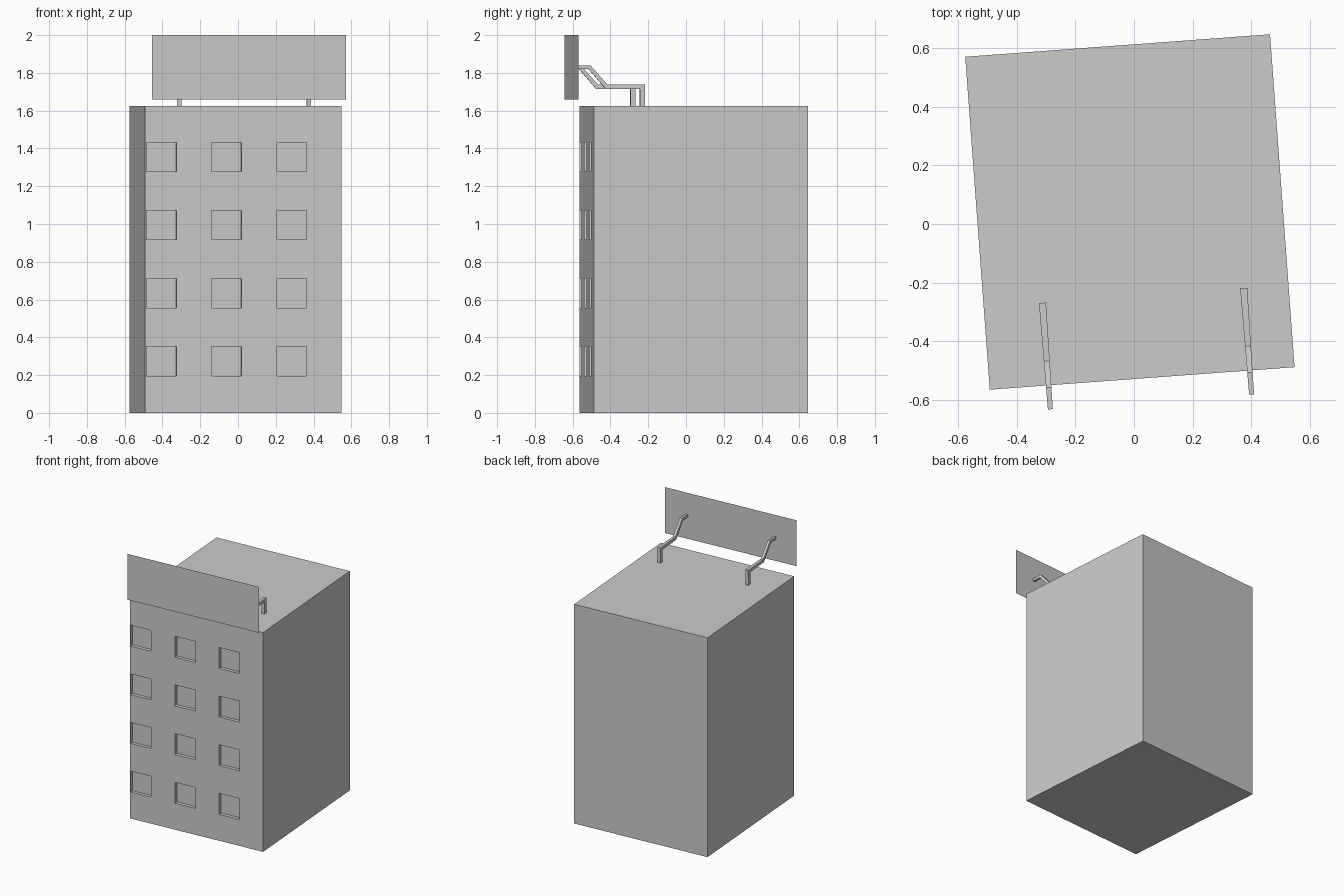
import bpy, bmesh
from math import radians
from mathutils import Matrix, Vector

if "Cube" in bpy.data.objects:
    bpy.data.objects.remove(bpy.data.objects["Cube"])

# The whole model is turned slightly about z
PLACE = Matrix.Translation((-0.014, 0.041, 0)) @ Matrix.Rotation(radians(4.22), 4, 'Z')
W, D, H = 1.042, 1.138, 1.625
SIGN_X, SIGN_Y = 0.024, -0.651


def finish(name, bm):
    bmesh.ops.recalc_face_normals(bm, faces=bm.faces)
    mesh = bpy.data.meshes.new(name)
    bm.to_mesh(mesh)
    bm.free()
    obj = bpy.data.objects.new(name, mesh)
    bpy.context.collection.objects.link(obj)
    obj.matrix_world = PLACE
    return obj


# Building block, sliced along the window edges, with windows pushed in
xs = [-W / 2 + 0.007 + 0.346 * i for i in range(3)]
zs = [0.196 + 0.3605 * i for i in range(4)]
WW, WH, DEPTH = 0.159, 0.155, 0.025
bm = bmesh.new()
bmesh.ops.create_cube(bm, size=1, matrix=Matrix.Translation((0, 0, H / 2))
                      @ Matrix.Diagonal((W, D, H, 1)))
cuts = [((x + d, 0, 0), (1, 0, 0)) for x in xs for d in (0, WW)]
cuts += [((0, 0, z + d), (0, 0, 1)) for z in zs for d in (0, WH)]
for co, no in cuts:
    bmesh.ops.bisect_plane(bm, geom=bm.verts[:] + bm.edges[:] + bm.faces[:],
                           plane_co=co, plane_no=no)


def is_window(face):
    c = face.calc_center_median()
    return (c.y < -D / 2 + 0.001 and any(x < c.x < x + WW for x in xs)
            and any(z < c.z < z + WH for z in zs))


windows = [f for f in bm.faces if is_window(f)]
panes = bmesh.ops.extrude_discrete_faces(bm, faces=windows)['faces']
bmesh.ops.translate(bm, verts=list({v for f in panes for v in f.verts}), vec=(0, DEPTH, 0))
finish("building", bm)

# Roof sign panel (single sheet)
bm = bmesh.new()
bm.faces.new([bm.verts.new((SIGN_X + x, SIGN_Y, z)) for x, z in
              ((-0.514, 1.66), (0.514, 1.66), (0.514, 2.0), (-0.514, 2.0))])
finish("sign_panel", bm)

# Cranked sign brackets: side profile (y, z), slightly narrower towards the sign
profile = [(-0.287, H), (-0.287, 1.738), (-0.486, 1.738), (-0.576, 1.84), (SIGN_Y, 1.84),
           (SIGN_Y, 1.82), (-0.585, 1.82), (-0.495, 1.715), (-0.313, 1.715), (-0.313, H)]
for name, x in (("left_bracket", SIGN_X - 0.344), ("right_bracket", SIGN_X + 0.344)):
    bm = bmesh.new()
    sides = []
    for s in (-1, 1):
        sides.append([bm.verts.new((x + s * (0.012 + 0.01 * (y + 0.287)), y, z))
                      for y, z in profile])
        bm.faces.new(sides[-1])
    n = len(profile)
    for i in range(n):
        j = (i + 1) % n
        bm.faces.new((sides[0][i], sides[0][j], sides[1][j], sides[1][i]))
    finish(name, bm)
